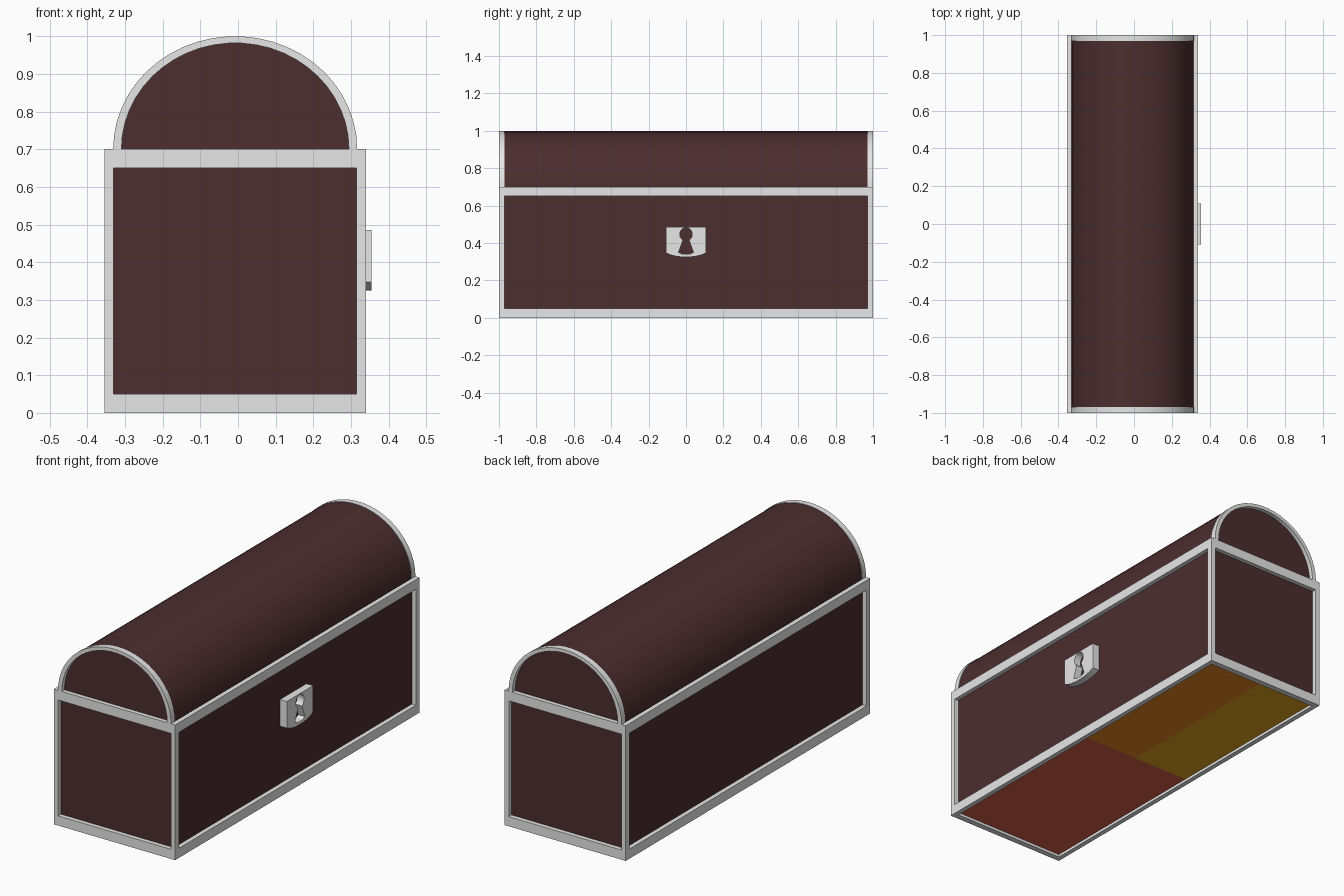
import bpy, bmesh, math
from mathutils import Vector

if "Cube" in bpy.data.objects:
    bpy.data.objects.remove(bpy.data.objects["Cube"])

CX = -0.0075          # body centre (the lock sticks out on +x)
HX, HY = 0.3475, 1.0  # body half sizes
TX, TY = 0.025, 0.03  # frame bar thickness


def material(name, rgb):
    m = bpy.data.materials.new(name)
    m.diffuse_color = (*rgb, 1)
    m.use_nodes = True
    m.node_tree.nodes["Principled BSDF"].inputs["Base Color"].default_value = m.diffuse_color
    return m


METAL = material("grey metal", (0.8, 0.8, 0.8))
WOOD = material("dark brown wood", (0.072, 0.027, 0.028))
RED = material("red brown", (0.68, 0.12, 0.065))
ORANGE = material("orange", (0.92, 0.27, 0.02))
YELLOW = material("amber yellow", (0.88, 0.40, 0.016))


def finish(bm, name, mat):
    bmesh.ops.recalc_face_normals(bm, faces=bm.faces)
    me = bpy.data.meshes.new(name)
    bm.to_mesh(me)
    bm.free()
    me.materials.append(mat)
    ob = bpy.data.objects.new(name, me)
    bpy.context.collection.objects.link(ob)
    return ob


def box(name, lo, hi, mat):
    bm = bmesh.new()
    bmesh.ops.create_cube(bm, size=1)
    for v in bm.verts:
        v.co = Vector([a + (b - a) * (c + 0.5) for a, b, c in zip(lo, hi, v.co)])
    return finish(bm, name, mat)


def prism(name, loops, to3d, depth, mat):
    """Fill closed outlines (inner ones become holes) and extrude."""
    bm = bmesh.new()
    for loop in loops:
        vs = [bm.verts.new(to3d(*p)) for p in loop]
        for a, b in zip(vs, vs[1:] + vs[:1]):
            bm.edges.new((a, b))
    bmesh.ops.triangle_fill(bm, edges=bm.edges[:], use_beauty=True)
    geo = bmesh.ops.extrude_face_region(bm, geom=bm.faces[:])["geom"]
    verts = [g for g in geo if isinstance(g, bmesh.types.BMVert)]
    bmesh.ops.translate(bm, verts=verts, vec=depth)
    return finish(bm, name, mat)


def smooth(ob):
    for o in bpy.context.selected_objects:
        o.select_set(False)
    bpy.context.view_layer.objects.active = ob
    ob.select_set(True)
    bpy.ops.object.shade_smooth_by_angle(angle=math.radians(30))


def arch(rx, rz, n=25):
    return [(CX + rx * math.cos(math.pi * i / n), 0.7 + rz * math.sin(math.pi * i / n))
            for i in range(n + 1)]


# wooden body, set back behind the frame
box("body_panels", (CX - HX + 0.023, -0.977, 0.02), (CX + HX - 0.023, 0.977, 0.69), WOOD)

# coloured floor plates under the body
x0, x1 = CX - HX + TX, CX + HX - TX
box("floor_front", (x0, -0.97, 0.014), (x1, 0, 0.02), RED)
box("floor_back_right", (CX, 0, 0.014), (x1, 0.97, 0.02), ORANGE)
box("floor_back_left", (x0, 0, 0.014), (CX, 0.97, 0.02), YELLOW)

# metal frame: corner posts and rails
for sx in (-1, 1):
    xa, xb = sorted((CX + sx * HX, CX + sx * (HX - TX)))
    for sy in (-1, 1):
        ya, yb = sorted((sy * HY, sy * (HY - TY)))
        box("corner_post", (xa, ya, 0.05), (xb, yb, 0.65), METAL)
    for z in (0, 0.65):
        box("side_rail", (xa, -HY, z), (xb, HY, z + 0.05), METAL)
for sy in (-1, 1):
    ya, yb = sorted((sy * HY, sy * (HY - TY)))
    for z in (0, 0.65):
        box("end_rail", (x0, ya, z), (x1, yb, z + 0.05), METAL)

# barrel lid
smooth(prism("lid_barrel", [arch(0.321, 0.298)], lambda x, z: (x, -0.978, z),
             (0, 1.956, 0), WOOD))

# metal hoops at the lid ends
for y in (-1.0, 0.97):
    hoop = arch(0.324, 0.30) + arch(0.302, 0.282)[::-1]
    smooth(prism("lid_hoop", [hoop], lambda x, z, y=y: (x, y, z), (0, 0.03, 0), METAL))

# lock plate with keyhole
plate = [(-0.108, 0.485), (-0.108, 0.347)]
plate += [(0.108 * t / 4, 0.325 + 0.022 * abs(t / 4) ** 2.5) for t in range(-3, 4)]
plate += [(0.108, 0.347), (0.108, 0.485)]
keyhole = [(0.033 * math.cos(math.radians(a)), 0.446 + 0.036 * math.sin(math.radians(a)))
           for a in range(-60, 241, 20)]
keyhole += [(-0.04, 0.35), (-0.02, 0.341), (0.02, 0.341), (0.04, 0.35)]
prism("lock_plate", [plate, keyhole], lambda y, z: (0.315, y, z), (0.04, 0, 0), METAL)
